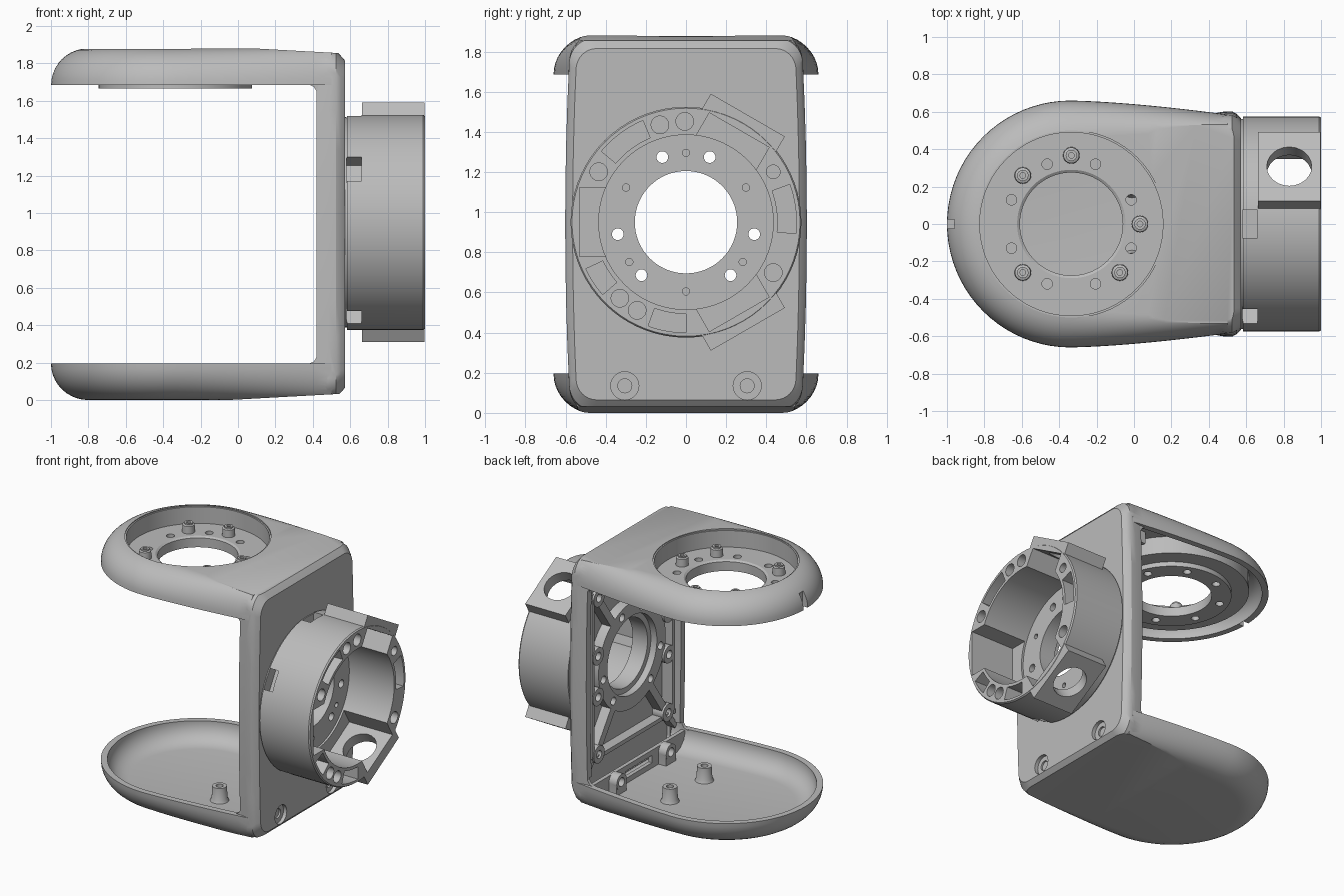
import bpy, bmesh
from math import sin, cos, pi, radians
from mathutils import Matrix, Vector

if "Cube" in bpy.data.objects:
    bpy.data.objects.remove(bpy.data.objects["Cube"], do_unlink=True)

grey = bpy.data.materials.new("plain_grey")
grey.use_nodes = True
grey.diffuse_color = (0.5, 0.5, 0.5, 1)
grey.node_tree.nodes["Principled BSDF"].inputs["Base Color"].default_value = (0.5, 0.5, 0.5, 1)

ID = Matrix.Identity(4)
ALONG_X = Matrix.Rotation(pi / 2, 4, 'Y')
ALONG_Y = Matrix.Rotation(-pi / 2, 4, 'X')
AXIS_Z = 0.95          # height of the collar axis
PAN_X = -0.335         # centre of the round pan
H = 1.88               # total height


# ---------- helpers ----------
def at(x, y, z):
    return Matrix.Translation((x, y, z))


def turn(deg):
    """Frame on the collar axis: x along it, y radial, z tangential."""
    return at(0, 0, AXIS_Z) @ Matrix.Rotation(radians(deg), 4, 'X')


def polar(r, deg):
    return r * cos(radians(deg)), r * sin(radians(deg))


def loft(name, rings, mat=ID, closed=False):
    bm = bmesh.new()
    vs = [[bm.verts.new(mat @ Vector(p)) for p in ring] for ring in rings]
    n = len(vs[0])
    pairs = list(zip(vs, vs[1:])) + ([(vs[-1], vs[0])] if closed else [])
    for a, b in pairs:
        for i in range(n):
            j = (i + 1) % n
            bm.faces.new((a[i], a[j], b[j], b[i]))
    if not closed:
        bm.faces.new(vs[0])
        bm.faces.new(vs[-1])
    bmesh.ops.recalc_face_normals(bm, faces=bm.faces)
    me = bpy.data.meshes.new(name)
    bm.to_mesh(me)
    bm.free()
    me.materials.append(grey)
    ob = bpy.data.objects.new(name, me)
    bpy.context.collection.objects.link(ob)
    return ob


def circle(r, h):
    n = 72 if r > 0.2 else 24
    return [(r * cos(2 * pi * i / n), r * sin(2 * pi * i / n), h) for i in range(n)]


def cyl(name, r, h0, h1, mat=ID):
    return loft(name, [circle(r, h0), circle(r, h1)], mat)


def box(name, x, y, z, mat=ID):
    return loft(name, [[(x[0], y[0], h), (x[1], y[0], h), (x[1], y[1], h), (x[0], y[1], h)]
                       for h in z], mat)


def combine(target, other, op='DIFFERENCE'):
    mod = target.modifiers.new("bool", 'BOOLEAN')
    mod.operation, mod.solver, mod.object = op, 'EXACT', other
    bpy.context.view_layer.objects.active = target
    bpy.ops.object.modifier_apply(modifier=mod.name)
    bpy.data.objects.remove(other, do_unlink=True)


def drill(target, r, h0, h1, mat):
    combine(target, cyl("cutter", r, h0, h1, mat))


def outline(d, z, k):
    """Plan of a plate inset by d: round head, sides tapering to the wall."""
    side = []
    for i in range(10):
        x = 0.5 - 0.84 * i / 10
        t = (x + 0.34) / 0.84
        side.append((x, 0.66 - 0.075 * t ** 1.5 - d * (1 - k * t), z))
    head = [(-0.34 + (0.66 - d) * cos(a), (0.66 - d) * sin(a), z)
            for a in (pi / 2 + pi * i / 40 for i in range(41))]
    return side + head + [(x, -y, z) for x, y, z in reversed(side)]


def round_rect(x, hy, hz, r):
    """Upright rounded rectangle whose long sides bow outward."""
    pts = []
    for q, (sy, sz) in enumerate(((1, 1), (-1, 1), (-1, -1), (1, -1))):
        for i in range(9):
            a = (q + i / 8) * pi / 2
            pts.append((sy * (hy - r) + r * cos(a), sz * (hz - r) + r * sin(a)))
        if q in (1, 3):
            pts += [(sy * hy, sz * (hz - r) * (1 - i / 4)) for i in range(1, 8)]
    return [(x, y * (1 - 0.045 * (z / 0.94) ** 2), H / 2 + z) for y, z in pts]


def plate(name, rings, k, top):
    return loft(name, [outline(d, H - z if top else z, k) for d, z in rings])


# ---------- C-shaped shell ----------
skin = [(0.2 * (1 - cos(i * pi / 20)), 0.195 - 0.195 * sin(i * pi / 20)) for i in range(11)]
hollow = [(0.045, 0.24), (0.045, 0.17), (0.06, 0.12), (0.1, 0.075), (0.15, 0.055), (0.19, 0.05)]
shell = loft("bracket_shell", [round_rect(*s) for s in (
    (0.42, 0.59, 0.925, 0.1), (0.48, 0.601, 0.933, 0.11), (0.525, 0.602, 0.925, 0.12),
    (0.55, 0.588, 0.9, 0.12), (0.572, 0.565, 0.875, 0.1))])
for top in (False, True):
    combine(shell, plate("plate", skin, 0.5, top), 'UNION')
for top in (False, True):
    combine(shell, plate("cutter", hollow, 0, top))
combine(shell, loft("cutter", [round_rect(x, 0.54, 0.885, 0.08) for x in (0.36, 0.525)]))
drill(shell, 0.5, 1.8, 1.95, at(PAN_X, 0, 0))
combine(shell, box("cutter", (-1.1, -0.955), (-0.025, 0.025), (1.6, 1.8)))
# slight slope of both plates towards the wall
combine(shell, box("cutter", (0, 0.8), (-1, 1), (-0.2, 0), at(-0.05, 0, 0) @ Matrix.Rotation(-0.055, 4, 'Y')))
combine(shell, box("cutter", (0, 0.8), (-1, 1), (0, 0.2), at(0.08, 0, H) @ Matrix.Rotation(0.055, 4, 'Y')))
# small fillets where the rims of plates and wall meet
for s in (-1, 1):
    for z, up in ((0.19, 1), (1.69, -1)):
        loft("rim_fillet", [[(0.43, y, z), (0.37, y, z), (0.405, y, z + up * 0.015),
                             (0.43, y, z + up * 0.055)] for y in (s * 0.55, s * 0.575)])

# ---------- round pan in the top plate ----------
pan_profile = [(0.275, 1.665), (0.41, 1.665), (0.41, 1.7), (0.53, 1.7), (0.53, 1.85),
               (0.505, 1.87), (0.49, 1.87), (0.49, 1.745), (0.29, 1.745), (0.275, 1.735)]
pan = loft("top_pan", [circle(r, h) for r, h in pan_profile], at(PAN_X, 0, 0), True)
for a in (22, 68, 112, 158, 202, 248, 292, 338):
    drill(pan, 0.028, 1.6, 1.8, at(PAN_X, 0, 0) @ at(*polar(0.345, a), 0))
for a in (0, 90, 135, 225, 315):
    x, y = polar(0.367, a)
    loft("pan_screw_boss", [circle(r, h) for r, h in (
        (0.045, 1.73), (0.042, 1.8), (0.03, 1.805), (0.03, 1.815), (0.015, 1.815), (0.015, 1.73))],
        at(PAN_X + x, y, 0), True)

# ---------- ribs and posts in the plates ----------
for y in (-0.32, 0, 0.32):
    box("top_plate_rib", (0.18, 0.53), (y - 0.015, y + 0.015), (1.74, 1.84))
box("top_cross_rib", (0.4, 0.43), (-0.54, 0.54), (1.74, 1.84))
divider = box("tray_divider", (0.395, 0.425), (-0.55, 0.55), (0.04, 0.185))
combine(divider, box("cutter", (0.3, 0.5), (-0.16, 0.16), (0.09, 0.145)))
for s in (-1, 1):
    loft("tray_post", [circle(r, h) for r, h in (
        (0.07, 0.04), (0.055, 0.07), (0.05, 0.16), (0.025, 0.16), (0.025, 0.04))],
        at(-0.01, s * 0.205, 0), True)
    m = at(0, s * 0.295, 0.135) @ ALONG_X
    lug = cyl("screw_lug", 0.06, 0.33, 0.4, m)
    combine(lug, box("base", (0.332, 0.398), (s * 0.295 - 0.058, s * 0.295 + 0.058), (0.04, 0.135)), 'UNION')
    drill(lug, 0.033, 0.3, 0.5, m)
    m = at(0, s * 0.305, 0.135) @ ALONG_X
    drill(shell, 0.07, 0.545, 0.7, m)
    drill(shell, 0.035, 0.532, 0.7, m)

# ---------- ribs inside the wall ----------
axis = at(0, 0, AXIS_Z) @ ALONG_X
hub = loft("wall_hub", [circle(r, h) for r, h in (
    (0.255, 0.5), (0.295, 0.5), (0.295, 0.45), (0.4, 0.45), (0.4, 0.54), (0.255, 0.54))], axis, True)
for a in (55, 125, 235, 305):
    box("wall_rib", (0.45, 0.54), (0.39, 0.67), (-0.03, 0.03), turn(a))
    y, z = polar(0.72, a)
    box("wall_brace", (0.46, 0.54), (-0.02, 0.02), (0.05, 0.2),
        at(0, y, AXIS_Z + z) @ Matrix.Rotation(radians(-40 if y * z > 0 else 40), 4, 'X')
        @ Matrix.Rotation(0 if z > 0 else pi, 4, 'X'))
for r, a in [(0.72, a) for a in (55, 125, 235, 305)] + [(0.45, a) for a in (20, 160, 200, 340)]:
    y, z = polar(r, a)
    loft("wall_boss", [circle(r, h) for r, h in (
        (0.065, 0.435), (0.065, 0.54), (0.03, 0.54), (0.03, 0.435))],
        at(0, y, AXIS_Z + z) @ ALONG_X, True)
for s in (-1, 1):
    box("wall_side_rib", (0.44, 0.54), (s * 0.48 - 0.015, s * 0.48 + 0.015), (0.35, 1.55))
    box("wall_level_rib", (0.45, 0.54), (-0.52, 0.52), (AXIS_Z + s * 0.62 - 0.015, AXIS_Z + s * 0.62 + 0.015))

# ---------- collar on the outside of the wall ----------
collar = loft("collar", [circle(r, h) for r, h in (
    (0.562, 0.56), (0.562, 0.584), (0.575, 0.584), (0.575, 0.99), (0.568, 1.0))], axis)
for a in (60, -60):
    combine(collar, box("block", (0.662, 0.998), (0.3, 0.616), (-0.213, 0.213), turn(a)), 'UNION')
drill(collar, 0.435, 0.625, 1.1, axis)
for a in (60, 180, -60):
    combine(collar, box("cutter", (0.64, 1.1), (0.2, 0.53), (-0.172, 0.172), turn(a)))
for a in (60, -60):
    drill(collar, 0.12, 0.3, 0.8, turn(a) @ at(0.83, 0, 0) @ ALONG_Y)
for a in (90, 150, 243):
    combine(collar, box("cutter", (0.58, 0.66), (0.48, 0.7), (-0.075, 0.075), turn(a)))

# pockets in the collar rim, each a little deeper than the last
for i, a in enumerate((30, 90.7, 105, 150, 229, 241, 330)):
    y, z = polar(0.502, a)
    drill(collar, 0.034 if i == 0 else 0.044, 0.82 - 0.003 * i, 1.1, at(0, y, AXIS_Z + z) @ ALONG_X)
for a0, a1 in ((-6, 20), (113, 140), (205, 221), (250, 270)):
    steps = [a0 + (a1 - a0) * i / 8 for i in range(9)]
    arc = [polar(0.55, a) for a in steps] + [polar(0.457, a) for a in reversed(steps)]
    combine(collar, loft("cutter", [[(x, y, AXIS_Z + z) for y, z in arc] for x in (0.79, 1.1)]))

# bore and screw holes through collar, wall and hub
for part in (collar, shell):
    drill(part, 0.255, 0.4, 1.1, axis)
for a in (70, 110, 190, 230, 310, 350):
    y, z = polar(0.345, a)
    for part in (collar, shell, hub):
        drill(part, 0.029, 0.4, 0.9, at(0, y, AXIS_Z + z) @ ALONG_X)
for a in (30, 90, 150, 215, 270, 325):
    y, z = polar(0.345, a)
    drill(collar, 0.018, 0.59, 0.9, at(0, y, AXIS_Z + z) @ ALONG_X)

# ---------- shading ----------
bpy.ops.object.select_all(action='DESELECT')
for ob in bpy.context.collection.objects:
    if ob.type == 'MESH' and ob.data.materials and ob.data.materials[0] == grey:
        ob.select_set(True)
        bpy.context.view_layer.objects.active = ob
bpy.ops.object.shade_smooth_by_angle(angle=radians(30))
